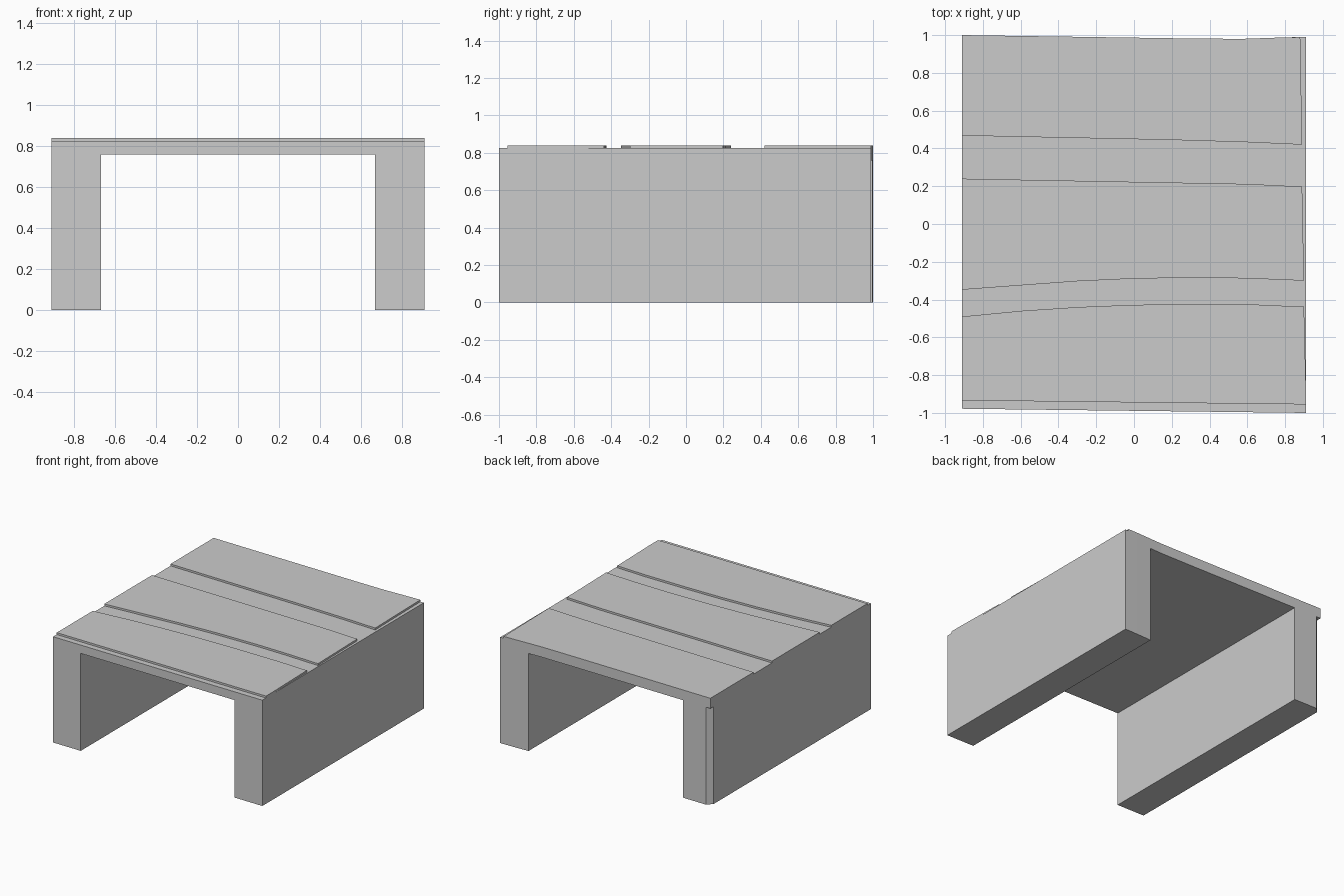
import bpy, bmesh

if "Cube" in bpy.data.objects:
    bpy.data.objects.remove(bpy.data.objects["Cube"])

SIDE = 0.91       # half width of the body
LEG_IN = 0.67     # inner face of the legs
DECK_LOW = 0.76   # underside of the deck
DECK_TOP = 0.825
BOARD_TOP = 0.84


def prism(name, outline, z0, z1):
    """Extrude a flat outline (x, y points) from z0 to z1."""
    bm = bmesh.new()
    low = [bm.verts.new((x, y, z0)) for x, y in outline]
    high = [bm.verts.new((x, y, z1)) for x, y in outline]
    n = len(outline)
    bm.faces.new(low[::-1])
    bm.faces.new(high)
    for i in range(n):
        j = (i + 1) % n
        bm.faces.new((low[i], low[j], high[j], high[i]))
    bmesh.ops.recalc_face_normals(bm, faces=bm.faces)
    mesh = bpy.data.meshes.new(name)
    bm.to_mesh(mesh)
    bm.free()
    obj = bpy.data.objects.new(name, mesh)
    bpy.context.collection.objects.link(obj)
    return obj


def cut(target, cutter):
    """Subtract the cutter from the target and discard the cutter."""
    mod = target.modifiers.new("cut", 'BOOLEAN')
    mod.operation = 'DIFFERENCE'
    mod.solver = 'EXACT'
    mod.object = cutter
    cutter.hide_render = True
    bpy.context.view_layer.objects.active = target
    bpy.ops.object.modifier_apply(modifier=mod.name)
    bpy.data.objects.remove(cutter)


# Body: slightly uneven block, hollowed so a deck and two side walls remain
back_edge = [(SIDE, 0.99), (0.8, 0.988), (0.57, 0.98), (0.3, 0.982), (-SIDE, 1.0)]
body = prism("body", [(-SIDE, -0.978), (SIDE, -1.0)] + back_edge, 0, DECK_TOP)
cut(body, prism("channel_cutter",
                [(-LEG_IN, -1.2), (LEG_IN, -1.2), (LEG_IN, 1.2), (-LEG_IN, 1.2)],
                -0.1, DECK_LOW))

# Chamfered back left corner below the deck
cut(body, prism("corner_cutter",
                [(-0.87, 1.0), (-0.87, 1.05), (-1.0, 1.05), (-1.0, 0.96), (-0.91, 0.96)],
                -0.1, DECK_LOW))

# Raised deck boards, flush on the left, tapered and bowed edges
boards = {
    "front_board": [(-SIDE, -0.934), (SIDE, -0.955), (SIDE, -0.86), (0.90, -0.438),
                    (0.65, -0.427), (0.3, -0.425), (0, -0.428),
                    (-0.3, -0.44), (-0.6, -0.46), (-SIDE, -0.49)],
    "middle_board": [(-SIDE, -0.348), (-0.6, -0.325), (-0.3, -0.303), (0, -0.289),
                     (0.35, -0.284), (0.6, -0.288), (0.90, -0.30),
                     (0.89, 0.198), (0.6, 0.212), (-SIDE, 0.24)],
    "back_board": [(-SIDE, 0.468), (0.2, 0.445), (0.6, 0.433), (0.89, 0.42),
                   (0.88, 0.989)] + back_edge[1:],
}
for name, outline in boards.items():
    prism(name, outline, DECK_TOP, BOARD_TOP)
